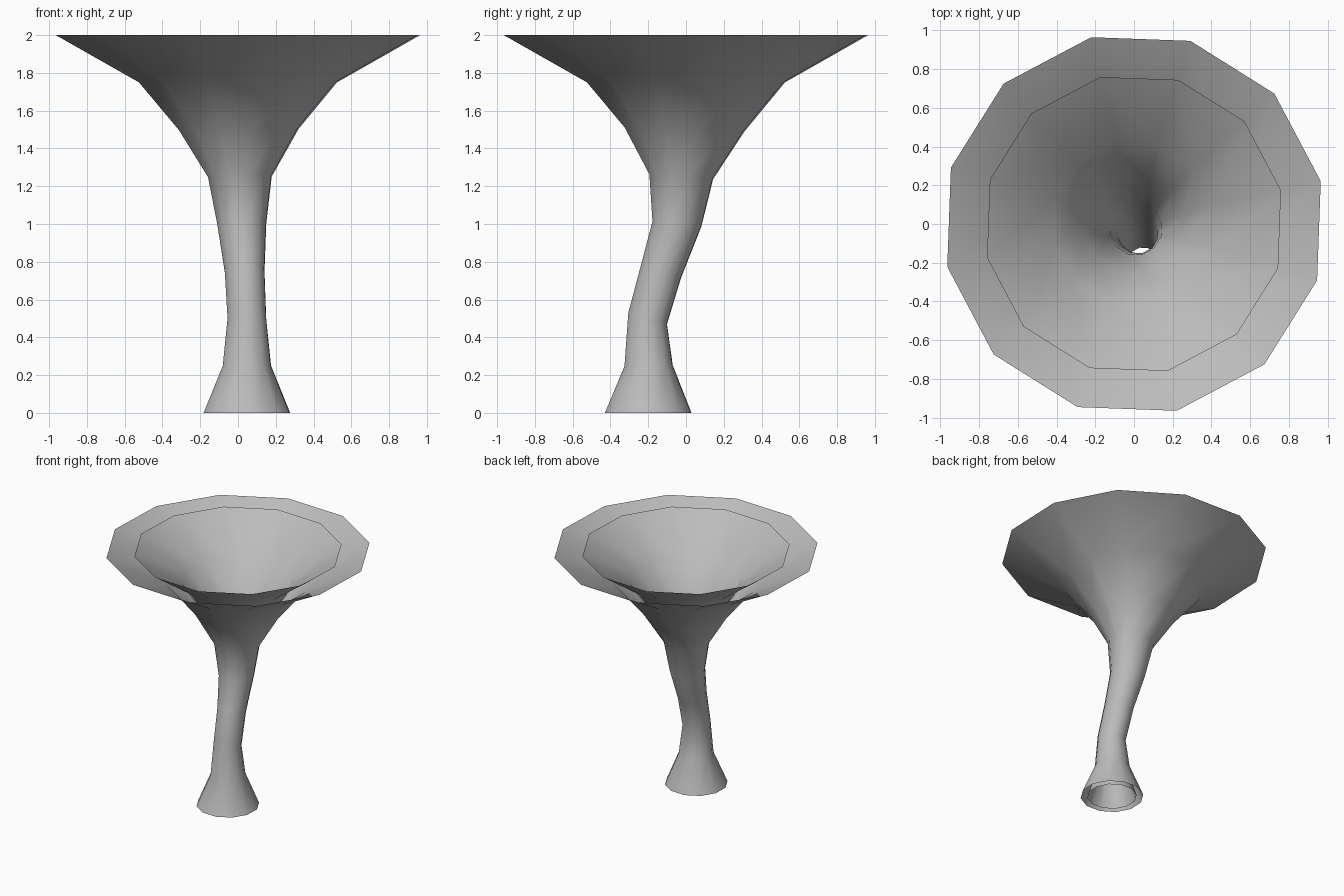
import bpy
import math

if "Cube" in bpy.data.objects:
    bpy.data.objects.remove(bpy.data.objects["Cube"], do_unlink=True)

SIDES = 12
TURN = math.radians(12.9)
STEP = 0.25

# Funnel rings from the ground up: centre x, centre y, radius
RINGS = [
    (0.047, -0.20, 0.235),
    (0.047, -0.198, 0.131),
    (0.047, -0.203, 0.105),
    (0.035, -0.132, 0.108),
    (0.02, -0.048, 0.133),
    (0.01, -0.025, 0.173),
    (0.004, -0.008, 0.325),
    (0.0, 0.0, 0.538),
    (0.0, 0.0, 0.99),
]

grey = bpy.data.materials.new("storm_grey")
grey.use_nodes = True
colour = (0.5, 0.5, 0.5, 1)
grey.diffuse_color = colour
shader = grey.node_tree.nodes["Principled BSDF"]
shader.inputs["Base Color"].default_value = colour
shader.inputs["Roughness"].default_value = 0.8


def ring_points(level, scale):
    """One ring, tilted square to the path towards the ring above it."""
    cx, cy, radius = RINGS[level]
    tilt_x = tilt_y = 0
    if 0 < level < len(RINGS) - 1:
        nx, ny, _ = RINGS[level + 1]
        tilt_x, tilt_y = (cx - nx) / STEP, (cy - ny) / STEP
    points = []
    for i in range(SIDES):
        angle = TURN + math.tau * i / SIDES
        dx = radius * scale * math.cos(angle)
        dy = radius * scale * math.sin(angle)
        points.append((cx + dx, cy + dy, level * STEP + tilt_x * dx + tilt_y * dy))
    return points


def funnel(name, scale):
    """Open-ended smooth shell lofted through all the rings."""
    verts, faces = [], []
    for level in range(len(RINGS)):
        verts += ring_points(level, scale)
    for level in range(len(RINGS) - 1):
        for i in range(SIDES):
            a = level * SIDES + i
            b = level * SIDES + (i + 1) % SIDES
            faces.append((a, b, b + SIDES, a + SIDES))
    mesh = bpy.data.meshes.new(name)
    mesh.from_pydata(verts, [], faces)
    mesh.materials.append(grey)
    mesh.shade_smooth()
    obj = bpy.data.objects.new(name, mesh)
    bpy.context.collection.objects.link(obj)
    return obj


# Two nested open shells
funnel("outer_funnel", 1.0)
funnel("inner_funnel", 0.787)
